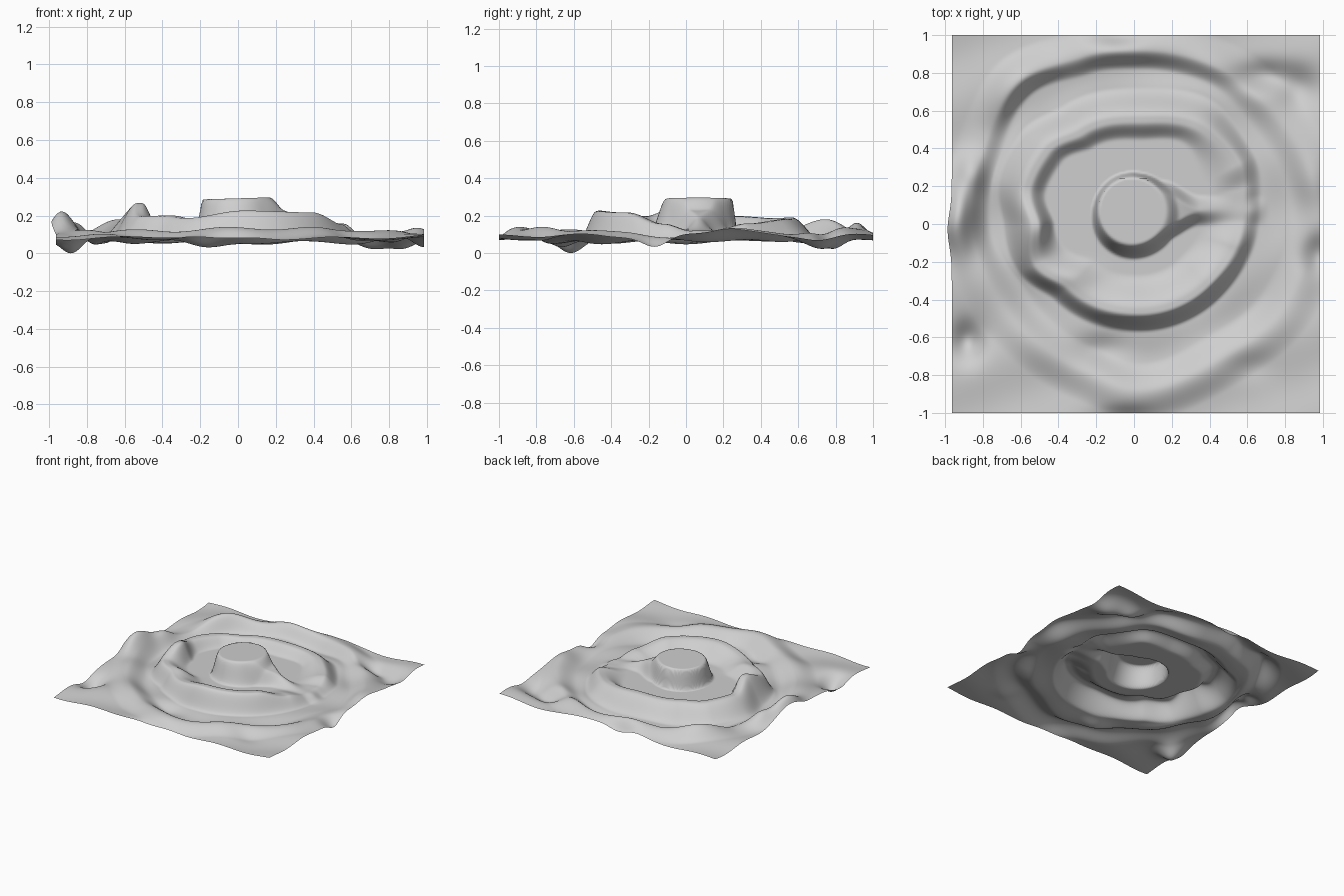
import bpy
import bmesh
from math import atan2, cos, degrees, exp, hypot, radians, sin

cube = bpy.data.objects.get("Cube")
if cube:
    bpy.data.objects.remove(cube, do_unlink=True)


def smooth(t):
    t = min(1.0, max(0.0, t))
    return t * t * (3 - 2 * t)


def mix(a, b, t):
    return a + (b - a) * t


def along(keys, t):
    """Ease through (position, value) pairs."""
    for (p, a), (q, b) in zip(keys, keys[1:]):
        if t <= q:
            return mix(a, b, smooth((t - p) / (q - p)))
    return keys[-1][1]


# Ring radii and crest heights by compass angle
RADIUS = [(0, .53), (28, .58), (50, .57), (90, .51), (124, .54), (145, .6),
          (165, .61), (185, .55), (205, .59), (225, .52), (270, .5), (315, .5), (360, .53)]
INNER = [(0, .13), (15, .135), (28, .17), (60, .195), (90, .205), (135, .2),
         (165, .21), (186, .28), (205, .21), (235, .2), (270, .24), (315, .23),
         (342, .17), (360, .13)]
RIM = [(0, .95), (45, .9), (90, .88), (110, .9), (132, .96), (160, .9), (225, .87),
       (250, .88), (270, .93), (300, .88), (330, .92), (360, .95)]
OUTER = [(0, .12), (45, .135), (70, .15), (98, .165), (115, .14), (132, .18),
         (152, .12), (190, .12), (225, .14), (270, .14), (315, .135), (360, .12)]
# Which flank of the inner ridge is steep: 1 outside, 0 inside
FLANK = [(0, 1), (30, .9), (65, .1), (185, 0), (212, .9), (360, 1)]

# Local hills and hollows: x, y, width, length, height
BUMPS = [
    (-.92, .02, .07, .17, .12), (-.86, .27, .07, .1, .05),
    (-.88, -.62, .08, .1, -.085), (-.17, -.66, .13, .08, -.035),
    (.68, .78, .16, .08, -.07), (.88, .72, .1, .1, -.05),
    (-.1, 1.0, .12, .05, -.05), (-.05, -1.02, .15, .05, -.03),
    (.97, -.16, .08, .1, -.07), (.95, .22, .1, .14, .04),
    (.6, -.75, .12, .08, -.02), (-.3, -.27, .12, .06, .015),
]


def height(x, y):
    dx, dy = x - .03, y - .04
    r = hypot(dx, dy)
    angle = degrees(atan2(dy, dx)) % 360
    crest, top, side, rim, lip = (
        along(keys, angle) for keys in (RADIUS, INNER, FLANK, RIM, OUTER))
    # Ring ridges with moats between them
    profile = [(0, .135), (crest - mix(.1, .2, side), .135), (crest - .01, top),
               (crest + .015, top), (crest + mix(.18, .11, side), .082),
               (rim - mix(.1, .16, side), .077), (rim, lip), (rim + .15, .1), (1.6, .1)]
    z = along(profile, r)
    # Ramp running out of the ring opening
    if x > 0:
        crown = mix(.26, .135, smooth((x - .14) / .42))
        spread = mix(.165, .085, smooth((x - .15) / .2))
        cover = smooth((spread - abs(y - .07)) / .085) * smooth((.72 - x) / .16)
        z = max(z, mix(z, crown, cover))
    # Central mesa, steepest on its north-west wall
    mx, my = x + .01, y - .07
    lean = smooth(.5 + .5 * cos(atan2(my, mx) - radians(300)))
    wall = mix(.03, .085, lean)
    cover = smooth((.175 + wall - hypot(mx, my)) / wall)
    z = max(z, mix(z, .305 + .03 * x, cover))
    for bx, by, w, l, h in BUMPS:
        z += h * exp(-((x - bx) / w) ** 2 - ((y - by) / l) ** 2)
    # Gentle ripples over the outer land
    rough = smooth((r - .55) / .25)
    return z + rough * .009 * (sin(11 * x + 4 * y) + sin(13 * y - 5 * x + 1))


# Terrain sheet
bm = bmesh.new()
bmesh.ops.create_grid(bm, x_segments=200, y_segments=200, size=1)
for v in bm.verts:
    x, y = .01 + .975 * v.co.x, v.co.y
    v.co.z = height(x, y)
    bulge = exp(-((y + .03) / .12) ** 2) * smooth((-.8 - x) / .16)
    v.co.x = x - .022 * bulge
low = min(v.co.z for v in bm.verts)
for v in bm.verts:
    v.co.z -= low
for f in bm.faces:
    f.smooth = True
mesh = bpy.data.meshes.new("terrain")
bm.to_mesh(mesh)
bm.free()
terrain = bpy.data.objects.new("terrain", mesh)
bpy.context.collection.objects.link(terrain)

# Plain stone colour
stone = bpy.data.materials.new("light_grey_stone")
stone.use_nodes = True
colour = (.62, .62, .62, 1)
stone.diffuse_color = colour
stone.node_tree.nodes["Principled BSDF"].inputs["Base Color"].default_value = colour
mesh.materials.append(stone)
